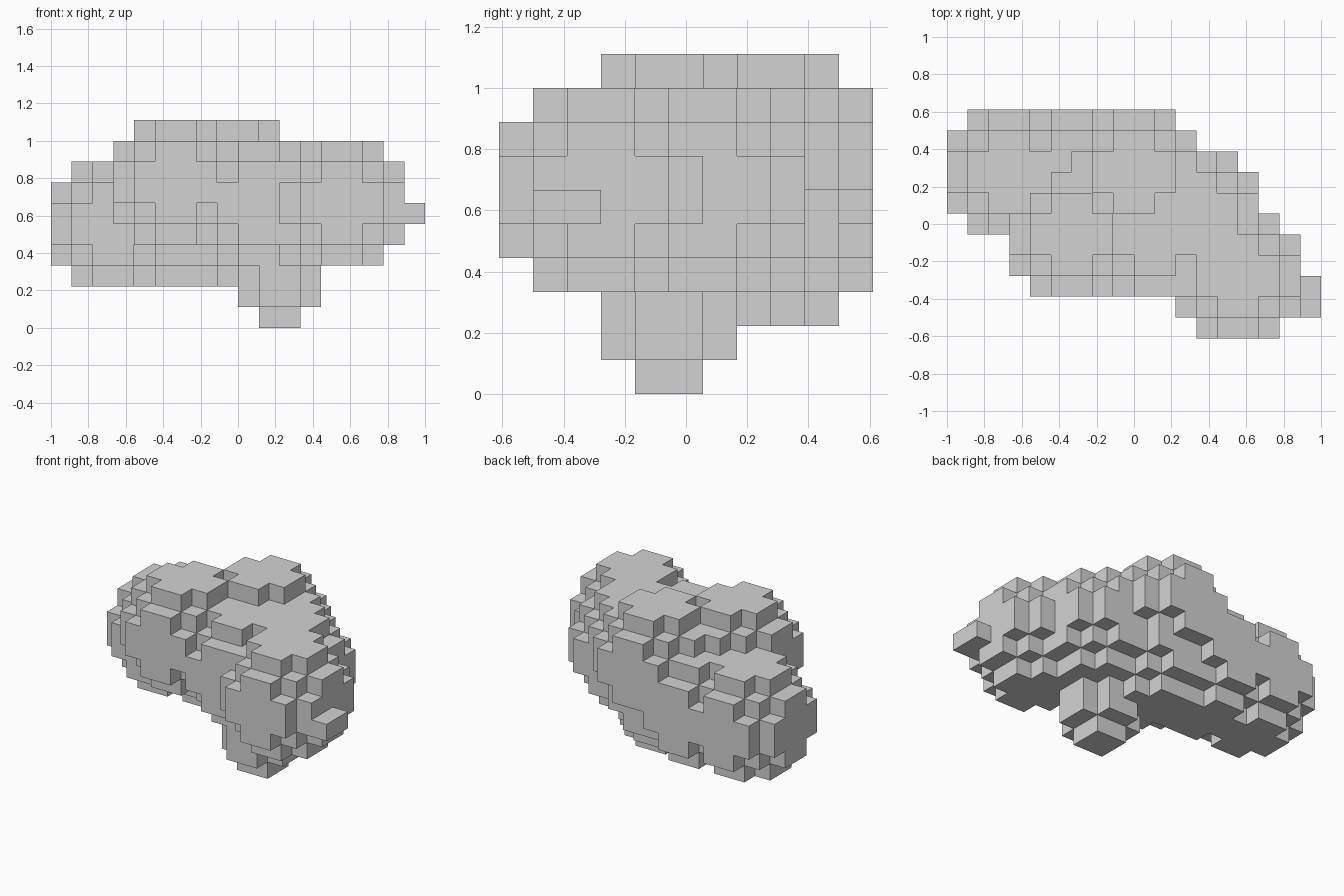
import bpy
import bmesh
from mathutils import Vector

cube = bpy.data.objects.get("Cube")
if cube:
    bpy.data.objects.remove(cube, do_unlink=True)

# Block grid: 18 x 11 x 10 cubes
S = 1 / 9
ORIGIN = Vector((-1, -5.5 * S, 0))

# Balls of blocks: centre and radius, counted in blocks
BALLS = {
    "end_lobe": ((3, 8, 5), 3),
    "low_back_lobe": ((6, 8, 5), 3),
    "underside_lobe": ((9, 7, 5), 3),
    "front_top_lobe": ((6, 5, 7), 3),
    "back_top_lobe": ((9, 8, 7), 3),
    "bridge_lobe": ((10, 5, 6), 3),
    "neck_lobe": ((12, 6, 6), 3),
    "head_lobe": ((14, 3, 6), 3),
    "foot": ((11, 5, 2), 2),
}


def ball(centre, radius):
    """Grid blocks whose middle lies inside the ball."""
    span = range(-radius, radius)
    return {(centre[0] + a, centre[1] + b, centre[2] + c)
            for a in span for b in span for c in span
            if (a + 0.5) ** 2 + (b + 0.5) ** 2 + (c + 0.5) ** 2 <= radius ** 2}


blocks = set()
for centre, radius in BALLS.values():
    blocks |= ball(centre, radius)

# Small nose at the tip of the head lobe
blocks |= {(17, 1, 5), (17, 2, 5)}

# Skin the filled blocks with outer faces only
bm = bmesh.new()
verts = {}


def vert(key):
    if key not in verts:
        verts[key] = bm.verts.new(ORIGIN + Vector(key) * S)
    return verts[key]


for block in sorted(blocks):
    for axis in range(3):
        u, v = (axis + 1) % 3, (axis + 2) % 3
        for side in (0, 1):
            neighbour = list(block)
            neighbour[axis] += 2 * side - 1
            if tuple(neighbour) in blocks:
                continue
            corners = []
            for du, dv in ((0, 0), (1, 0), (1, 1), (0, 1)):
                key = list(block)
                key[axis] += side
                key[u] += du
                key[v] += dv
                corners.append(vert(tuple(key)))
            bm.faces.new(corners if side else corners[::-1])

mesh = bpy.data.meshes.new("block_cluster")
bm.to_mesh(mesh)
bm.free()

# Plain grey material
grey = bpy.data.materials.new("light_grey")
grey.use_nodes = True
colour = (0.65, 0.65, 0.65, 1)
grey.diffuse_color = colour
grey.node_tree.nodes["Principled BSDF"].inputs["Base Color"].default_value = colour
mesh.materials.append(grey)

cluster = bpy.data.objects.new("block_cluster", mesh)
bpy.context.collection.objects.link(cluster)
